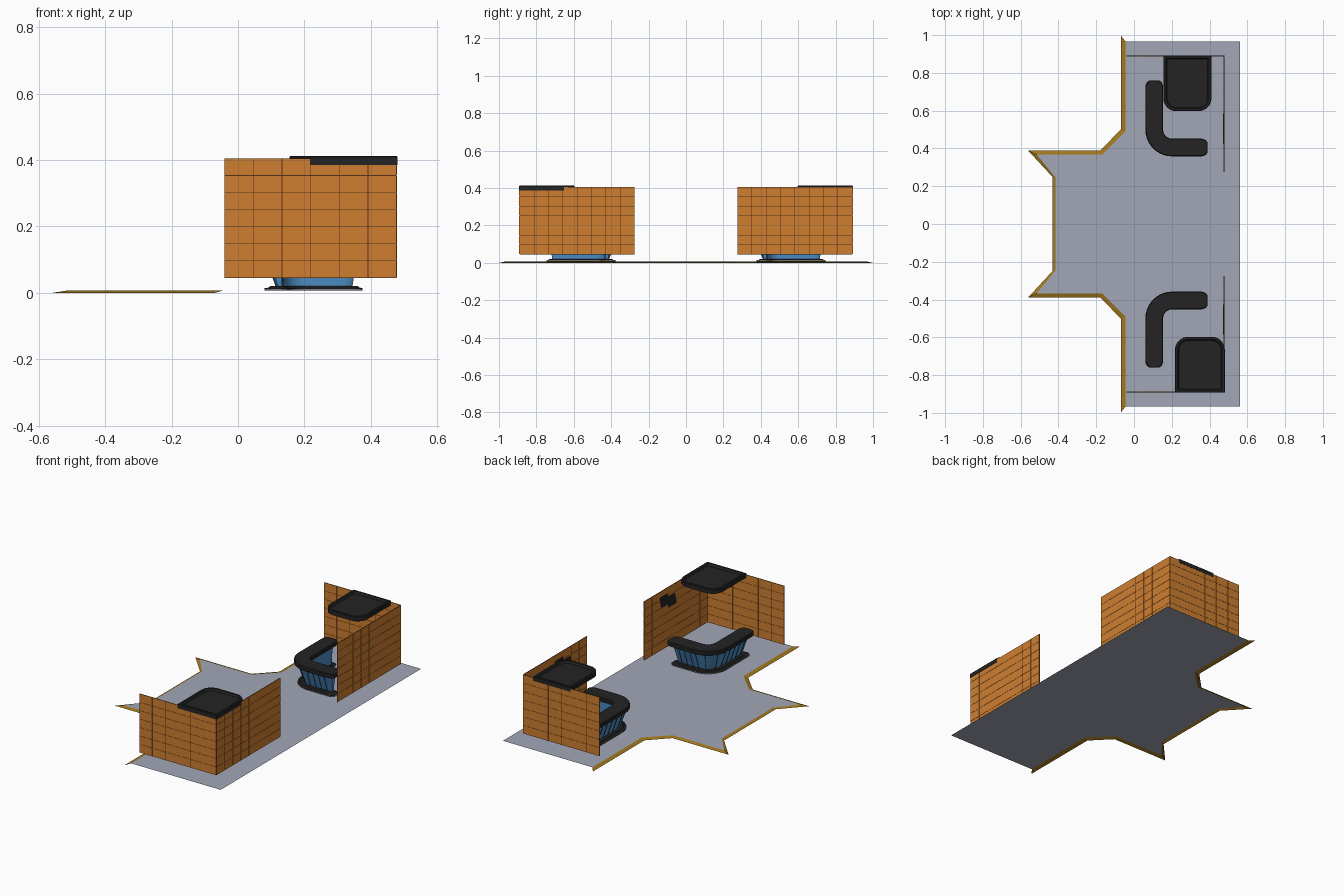
import bpy, bmesh, math
from mathutils import Vector, Matrix

cube = bpy.data.objects.get("Cube")
if cube:
    bpy.data.objects.remove(cube, do_unlink=True)


def material(name, r, g, b):
    m = bpy.data.materials.new(name)
    m.use_nodes = True
    m.diffuse_color = (r, g, b, 1)
    bsdf = next(n for n in m.node_tree.nodes if n.type == 'BSDF_PRINCIPLED')
    bsdf.inputs["Base Color"].default_value = (r, g, b, 1)
    return m


FLOOR = material("floor grey", .36, .38, .47)
GOLD = material("gold trim", .35, .18, .012)
WOOD = material("orange wood", .62, .21, .03)
SEAM = material("dark brown seam", .09, .03, .008)
BLACK = material("black", .017, .017, .017)
BLUE = material("panel blue", .075, .27, .56)
LIGHT = material("light strip", .7, .7, .7)


def finish(bm, name, mats, normals=True):
    if normals:
        bmesh.ops.recalc_face_normals(bm, faces=bm.faces)
    me = bpy.data.meshes.new(name)
    bm.to_mesh(me)
    bm.free()
    for m in mats:
        me.materials.append(m)
    ob = bpy.data.objects.new(name, me)
    bpy.context.collection.objects.link(ob)
    return ob


def box(bm, lo, hi, mat=0):
    lo, hi = Vector(lo), Vector(hi)
    mx = Matrix.Translation((lo + hi) / 2) @ Matrix.Diagonal((*(hi - lo), 1))
    verts = bmesh.ops.create_cube(bm, size=1, matrix=mx)["verts"]
    for f in {f for v in verts for f in v.link_faces}:
        f.material_index = mat


def loft(name, rings, mat):
    """Skin closed rings of equal length and cap both ends."""
    bm = bmesh.new()
    vs = [[bm.verts.new(p) for p in ring] for ring in rings]
    n = len(vs[0])
    for a, b in zip(vs, vs[1:]):
        for i in range(n):
            j = (i + 1) % n
            bm.faces.new((a[i], a[j], b[j], b[i]))
    bm.faces.new(vs[0])
    bm.faces.new(vs[-1])
    return finish(bm, name, [mat])


# Floor and its sloped gold edge
Z = .007
inner = [(-.045, .967), (-.045, .49), (-.17, .367), (-.515, .367), (-.415, .245)]
outer = [(-.07, .998), (-.07, .5), (-.18, .388), (-.56, .388), (-.432, .25)]
inner += [(x, -y) for x, y in reversed(inner)]
outer += [(x, -y) for x, y in reversed(outer)]
bm = bmesh.new()
outline = inner + [(.56, -.967), (.56, .967)]
bm.faces.new([bm.verts.new((x, y, Z)) for x, y in outline])
bm.normal_update()
if bm.faces[:][0].normal.z < 0:
    bmesh.ops.reverse_faces(bm, faces=bm.faces[:])
finish(bm, "floor", [FLOOR], False)

bm = bmesh.new()
top = [bm.verts.new((x, y, Z)) for x, y in inner]
low = [bm.verts.new((x, y, 0)) for x, y in outer]
for i in range(len(top) - 1):
    bm.faces.new((top[i], low[i], low[i + 1], top[i + 1]))
finish(bm, "floor_edge", [GOLD], False)


# Tiled walls: a dark core with raised tiles showing on both faces
def wall(name, axis, start, end, at, cols, rows=7, z0=.045, z1=.405):
    bm = bmesh.new()

    def slab(a, b, lo, hi, t, mat):
        p, q = (a, at - t, lo), (b, at + t, hi)
        if axis == 'y':
            p, q = (at - t, a, lo), (at + t, b, hi)
        box(bm, p, q, mat)

    slab(start, end, z0, z1, .001, 1)
    w, h, g = (end - start) / cols, (z1 - z0) / rows, .001
    for c in range(cols):
        for r in range(rows):
            slab(start + c * w + g, start + (c + 1) * w - g,
                 z0 + r * h + g, z0 + (r + 1) * h - g, .0022, 0)
    finish(bm, name, [WOOD, SEAM])


# L-shaped counter path: stations of (point, outward normal, end taper)
def stations(e):
    cx, cy, R = .107, .405, .095
    y1, x1 = .76 - e, .39 - e
    taper = [(0, .55), (.008, .8), (.02, .95), (.035, 1)]
    st = [(Vector((cx, y1 - d)), Vector((-1, 0)), k) for d, k in taper]
    for i in range(11):
        a = math.pi + i * math.pi / 20
        n = Vector((math.cos(a), math.sin(a)))
        st.append((Vector((cx + R, cy + R)) + n * R, n, 1))
    st += [(Vector((x1 - d, cy)), Vector((0, -1)), k) for d, k in reversed(taper)]
    return st


def l_ring(side, out, inn, e, z):
    st = stations(e)
    mid, half = (out - inn) / 2, (out + inn) / 2
    pts = [p + n * (mid + half * k) for p, n, k in st]
    pts += [p + n * (mid - half * k) for p, n, k in reversed(st)]
    return [(p.x, side * p.y, z) for p in pts]


def counter(tag, side):
    def part(name, mat, levels):
        ob = loft(tag + name, [l_ring(side, *lv) for lv in levels], mat)
        return ob

    part("counter_base", BLACK, [(.027, .045, .015, .0075), (.027, .045, .015, .014),
                                 (.015, .04, .024, .016), (.01, .035, .03, .021)])
    part("counter_base_light", LIGHT, [(.0275, .0455, .0145, .0105),
                                       (.0275, .0455, .0145, .012)])
    part("counter_body", BLUE, [(-.008, .03, .045, .02), (.03, .036, .03, .13)])
    part("counter_top", BLACK, [(.04, .04, .007, .126), (.047, .047, 0, .131),
                                (.047, .047, 0, .15), (.043, .043, .004, .155)])
    # Dark ribs dividing the blue panels
    bm = bmesh.new()
    st = stations(.04)
    first, last = st[3][0], st[-4][0]
    a, b = st[4][0], st[14][0]
    spots = [(first.lerp(a, i / 4), Vector((-1, 0))) for i in range(5)]
    spots += [(p, n) for p, n, k in (st[7], st[11])]
    spots += [(b.lerp(last, i / 3), Vector((0, -1))) for i in range(4)]
    for p, n in spots:
        t = Vector((-n.y, n.x)) * .0015
        quad = []
        for o, z in ((-.006, .02), (.032, .13)):
            for d, s in ((0, 1), (0, -1), (-.008, -1), (-.008, 1)):
                q = p + n * (o + d) + t * s
                quad.append(bm.verts.new((q.x, side * q.y, z)))
        for i in range(4):
            j = (i + 1) % 4
            bm.faces.new((quad[i], quad[j], quad[j + 4], quad[i + 4]))
    finish(bm, tag + "counter_ribs", [BLACK])


# Hanging canopy tray: square against the wall, rounded towards the room
def canopy(tag, side, x0, x1):
    def ring(d, z, r=.07, back=.893, front=.597):
        pts = [(x1 - d, back - d), (x0 + d, back - d)]
        for cx, a0 in ((x0 + r, math.pi), (x1 - r, 1.5 * math.pi)):
            for i in range(9):
                a = a0 + i * math.pi / 16
                pts.append((cx + (r - d) * math.cos(a),
                            front + r + (r - d) * math.sin(a)))
        return [(x, side * y, z) for x, y in pts]

    loft(tag + "canopy", [ring(.02, .376), ring(.012, .384), ring(0, .386),
                          ring(0, .41), ring(.003, .413), ring(.014, .413),
                          ring(.02, .4)], BLACK)
    loft(tag + "canopy_light", [ring(.011, .381), ring(.011, .383)], LIGHT)


# Stepped slanted plaque on the inner face of the side wall
def plaque(tag, side):
    bm = bmesh.new()
    for dy, dz in ((-.035, -.012), (.035, .012), (0, 0)):
        h = .032 if dy else .018
        pts = [(-.045, -h), (.03, -h), (.045, h), (-.03, h)]
        front = [bm.verts.new((.472, side * .505 + dy + y, .325 + dz + z))
                 for y, z in pts]
        back = [bm.verts.new((.476, v.co.y, v.co.z)) for v in front]
        bm.faces.new(front)
        for i in range(4):
            j = (i + 1) % 4
            bm.faces.new((front[i], front[j], back[j], back[i]))
    finish(bm, tag + "wall_plaque", [BLACK])


# Two mirrored booths
for tag, side, x0, x1 in (("back_", 1, .155, .41), ("front_", -1, .217, .481)):
    wall(tag + "end_wall", 'x', -.04, .478, side * .89, 6)
    lo, hi = sorted((side * .275, side * .888))
    wall(tag + "side_wall", 'y', lo, hi, .477, 8)
    counter(tag, side)
    canopy(tag, side, x0, x1)
    plaque(tag, side)
